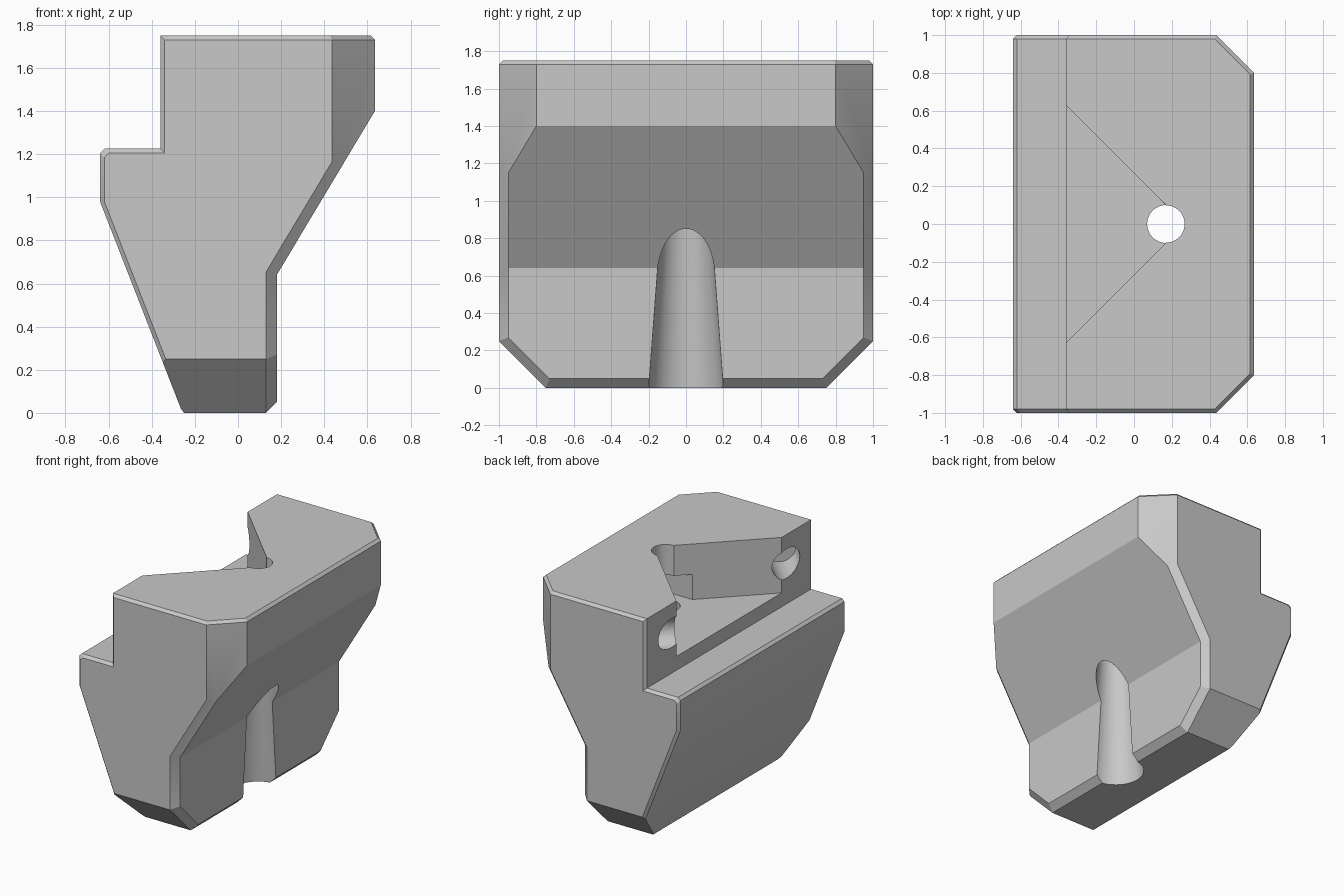
import bpy, bmesh, math
from mathutils import Vector, Matrix

cube = bpy.data.objects.get("Cube")
if cube:
    bpy.data.objects.remove(cube, do_unlink=True)

grey = bpy.data.materials.new("light grey plastic")
grey.use_nodes = True
colour = (0.58, 0.58, 0.58, 1)
grey.diffuse_color = colour
grey.node_tree.nodes["Principled BSDF"].inputs["Base Color"].default_value = colour


def make_object(name, bm):
    bmesh.ops.recalc_face_normals(bm, faces=bm.faces)
    mesh = bpy.data.meshes.new(name)
    bm.to_mesh(mesh)
    bm.free()
    mesh.materials.append(grey)
    obj = bpy.data.objects.new(name, mesh)
    bpy.context.collection.objects.link(obj)
    return obj


def loft(bm, sections):
    """Skin a list of matching point loops and cap both ends."""
    rings = [[bm.verts.new(p) for p in s] for s in sections]
    for r, s in zip(rings, rings[1:]):
        for i in range(len(r)):
            j = (i + 1) % len(r)
            bm.faces.new((r[i], r[j], s[j], s[i]))
    bm.faces.new(rings[0])
    bm.faces.new(rings[-1])
    bmesh.ops.recalc_face_normals(bm, faces=bm.faces)


def slice_off(bm, normal, distance):
    """Remove everything beyond the plane normal . p = distance, then close."""
    n = Vector(normal)
    cut = bmesh.ops.bisect_plane(
        bm, geom=bm.verts[:] + bm.edges[:] + bm.faces[:], dist=1e-5,
        plane_co=n * distance / n.length_squared, plane_no=n, clear_outer=True)
    edges = [e for e in cut["geom_cut"]
             if isinstance(e, bmesh.types.BMEdge) and e.is_boundary]
    bmesh.ops.holes_fill(bm, edges=edges, sides=0)


def profile(y):
    """Side outline, drawn in towards the ends to form the edge chamfers."""
    a, b = max(0, abs(y) - 0.95), max(0, abs(y) - 0.98)
    back, upper, top, ledge = -0.64 + b, -0.36 + b, 1.75 - b, 1.225 - b
    front = 0.18 - a
    outline = [(-0.25 + b, 0), (front - 0.05, 0), (front, 0.05),
               (front, 0.64 + 0.27 * a), (0.635, 1.4 + 1.94 * a),
               (0.635, top - 0.02), (0.615, top), (upper, top),
               (upper, ledge), (back + 0.02, ledge), (back, ledge - 0.02),
               (back, 0.98), (-0.265 + b, 0.02)]
    return [(x, y, z) for x, z in outline]


# Main body with cut corners
bm = bmesh.new()
loft(bm, [profile(y) for y in (-1, -0.98, -0.95, 0.95, 0.98, 1)])
for s in (-1, 1):
    slice_off(bm, (1, s, 0), 1.435)                 # upright corner
    slice_off(bm, (0, s, -1), 0.75)                 # lower corner
    slice_off(bm, (1, s * 0.714, -0.714), 0.6655)   # lower corner chamfer
    slice_off(bm, (0.714, s * 0.714, 1), 2.7546)    # top corner chamfer
body = make_object("bracket_body", bm)


def prism(name, outline, low, high):
    bm = bmesh.new()
    loft(bm, [[(x, y, z) for x, y in outline] for z in (low, high)])
    return make_object(name, bm)


def cone(name, start, axis, length, r1, r2):
    bm = bmesh.new()
    direction = Vector(axis).normalized()
    turn = direction.to_track_quat("Z", "Y").to_matrix().to_4x4()
    place = Matrix.Translation(Vector(start) + direction * length / 2)
    bmesh.ops.create_cone(bm, cap_ends=True, segments=64, radius1=r1,
                          radius2=r2, depth=length, matrix=place @ turn)
    return make_object(name, bm)


# Cutters: V notch, hidden pocket, tapered channel, top bore, angled side holes
cutters = [
    prism("notch_cutter", [(-0.5, -0.77), (0.17, -0.1), (0.17, 0.1), (-0.5, 0.77)], 1.33, 1.9),
    prism("pocket_cutter", [(0.08, -0.19), (0.33, -0.19), (0.33, 0.19), (0.08, 0.19)], 1.33, 1.52),
    cone("channel_cutter", (0.17, 0, -0.1), (0, 0, 1), 1.5, 0.2075, 0.095),
    cone("bore_cutter", (0.17, 0, 1.36), (0, 0, 1), 0.5, 0.098, 0.098),
]
for s in (-1, 1):
    cutters.append(cone("side_hole_cutter", (-0.56, s * 0.49, 1.53), (1, s, 0), 0.55, 0.11, 0.11))

bpy.ops.object.select_all(action="DESELECT")
body.select_set(True)
bpy.context.view_layer.objects.active = body
for cutter in cutters:
    cutter.hide_render = True
    mod = body.modifiers.new(cutter.name, "BOOLEAN")
    mod.operation, mod.solver, mod.object = "DIFFERENCE", "EXACT", cutter
    bpy.ops.object.modifier_apply(modifier=mod.name)
    bpy.data.objects.remove(cutter, do_unlink=True)

# Soft shading on the bores, crisp edges elsewhere
bpy.ops.object.shade_smooth_by_angle(angle=math.radians(25))
